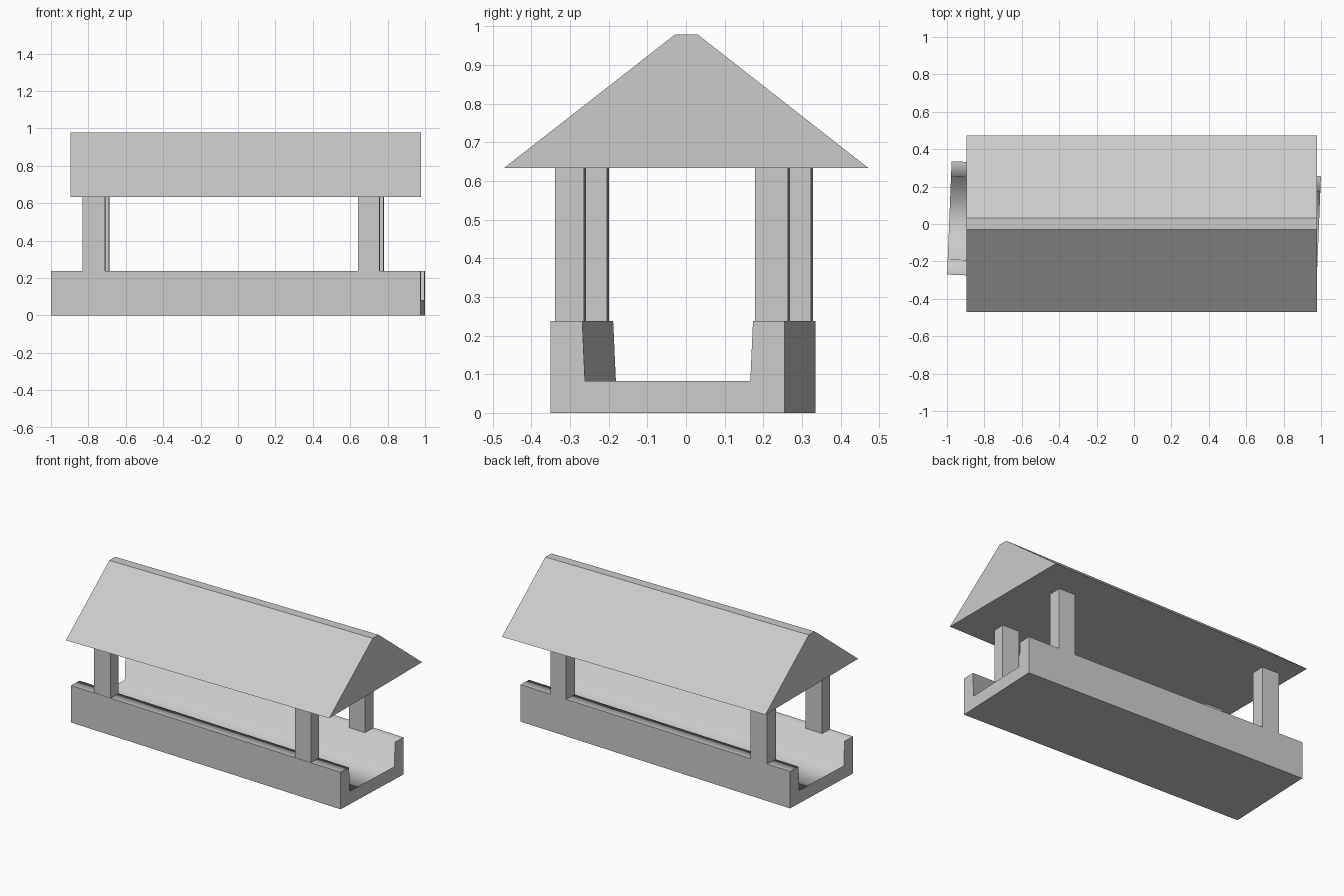
import bpy, bmesh, math
from mathutils import Matrix

if "Cube" in bpy.data.objects:
    bpy.data.objects.remove(bpy.data.objects["Cube"])

# The trough and its posts sit slightly twisted under a straight roof
TWIST = Matrix.Translation((0, -0.0075, 0)) @ Matrix.Rotation(math.radians(-2.32), 4, 'Z')
RIM, EAVES, RIDGE = 0.238, 0.633, 0.978


def extrude_profile(name, profile, x0, x1, smooth_edges=()):
    """Extrude a (y, z) outline along x; chosen outline edges get smooth faces."""
    bm = bmesh.new()
    a = [bm.verts.new((x0, y, z)) for y, z in profile]
    b = [bm.verts.new((x1, y, z)) for y, z in profile]
    n = len(profile)
    for i in range(n):
        j = (i + 1) % n
        face = bm.faces.new((a[i], a[j], b[j], b[i]))
        face.smooth = i in smooth_edges
    bm.faces.new(a)
    bm.faces.new(b)
    bmesh.ops.recalc_face_normals(bm, faces=bm.faces)
    mesh = bpy.data.meshes.new(name)
    bm.to_mesh(mesh)
    bm.free()
    obj = bpy.data.objects.new(name, mesh)
    bpy.context.collection.objects.link(obj)
    return obj


# Open-ended trough with softly shaded inside
trough = extrude_profile(
    "trough",
    [(-0.303, 0), (0.303, 0), (0.303, RIM), (0.221, RIM),
     (0.214, 0.082), (-0.214, 0.082), (-0.221, RIM), (-0.303, RIM)],
    -0.988, 0.988, smooth_edges=(2, 3, 4, 5, 6))
trough.matrix_world = TWIST

# Four posts standing on the trough rims
for end, x, half_x in (("left", -0.760, 0.061), ("right", 0.711, 0.058)):
    for side, y, half_y in (("front", -0.263, 0.038), ("back", 0.260, 0.043)):
        post = extrude_profile(
            f"{side}_{end}_post",
            [(y - half_y, RIM), (y + half_y, RIM), (y + half_y, EAVES), (y - half_y, EAVES)],
            x - half_x, x + half_x)
        post.matrix_world = TWIST

# Solid gable roof with a flat ridge
extrude_profile(
    "roof",
    [(-0.471, EAVES), (0.472, EAVES), (0.031, RIDGE), (-0.029, RIDGE)],
    -0.895, 0.979)
